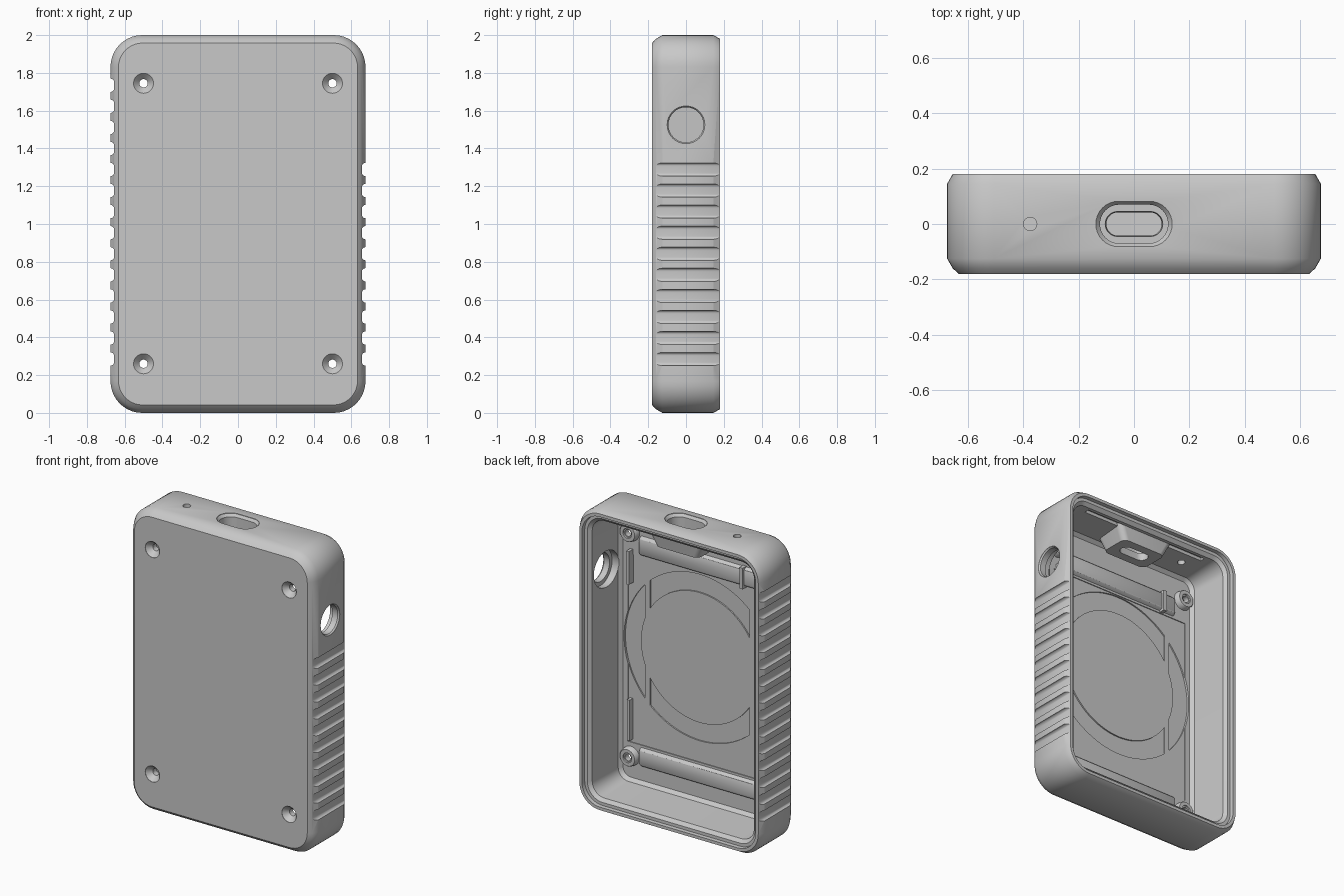
import bpy, bmesh, math

if "Cube" in bpy.data.objects:
    bpy.data.objects.remove(bpy.data.objects["Cube"])

grey = bpy.data.materials.new("grey_plastic")
grey.diffuse_color = (0.58, 0.58, 0.58, 1)
grey.use_nodes = True
grey.node_tree.nodes["Principled BSDF"].inputs["Base Color"].default_value = grey.diffuse_color


def loft(name, rings, closed=False):
    """Skin equal-length point rings; cap the ends or close into a tube."""
    bm = bmesh.new()
    vs = [[bm.verts.new(p) for p in r] for r in rings]
    n = len(vs[0])
    pairs = list(zip(vs, vs[1:])) + ([(vs[-1], vs[0])] if closed else [])
    for a, b in pairs:
        for i in range(n):
            j = (i + 1) % n
            bm.faces.new((a[i], a[j], b[j], b[i]))
    if not closed:
        bm.faces.new(vs[0])
        bm.faces.new(vs[-1])
    bmesh.ops.remove_doubles(bm, verts=bm.verts, dist=1e-5)
    bmesh.ops.recalc_face_normals(bm, faces=bm.faces)
    me = bpy.data.meshes.new(name)
    bm.to_mesh(me)
    bm.free()
    ob = bpy.data.objects.new(name, me)
    me.materials.append(grey)
    bpy.context.collection.objects.link(ob)
    return ob


def ring(axis, pos, hu, hv, r, cu=0, cv=0, n=8):
    """Rounded rectangle at a position along an axis (a circle if r = hu = hv)."""
    pts = []
    for k, (su, sv) in enumerate([(1, 1), (-1, 1), (-1, -1), (1, -1)]):
        for i in range(n + 1):
            a = math.pi / 2 * (k + i / n)
            u = cu + su * (hu - r) + r * math.cos(a)
            v = cv + sv * (hv - r) + r * math.sin(a)
            pts.append({'X': (pos, u, v), 'Y': (u, pos, v), 'Z': (u, v, pos)}[axis])
    return pts


def turned(name, axis, steps, cu, cv, closed=False):
    return loft(name, [ring(axis, p, r, r, r, cu, cv) for p, r in steps], closed)


def box(name, x0, x1, y0, y1, z0, z1):
    return loft(name, [[(x0, y, z0), (x1, y, z0), (x1, y, z1), (x0, y, z1)] for y in (y0, y1)])


def shelf(name, z0, z1):
    """Raised floor strip with sloping long sides."""
    zc, h = (z0 + z1) / 2, (z1 - z0) / 2
    return loft(name, [ring('Y', y, 0.44 - d, h - d, 0.02, 0, zc)
                       for y, d in ((-0.15, 0), (-0.12, 0.012), (-0.115, 0.018))])


def cut(body, cutter):
    cutter.hide_render = True
    m = body.modifiers.new("cut", 'BOOLEAN')
    m.operation = 'DIFFERENCE'
    m.solver = 'EXACT'
    m.object = cutter
    bpy.context.view_layer.objects.active = body
    bpy.ops.object.modifier_apply(modifier=m.name)
    bpy.data.objects.remove(cutter)


# Case shell: outer skin, stepped back rim, inner wall and floor
shell_steps = [(-0.18, 0.042), (-0.16, 0.02), (-0.125, 0.0), (0.145, 0.0), (0.18, 0.02),
               (0.18, 0.04), (0.155, 0.042), (0.155, 0.062), (0.135, 0.083),
               (-0.115, 0.098), (-0.138, 0.118)]
shell = loft("case_shell", [ring('Y', y, 0.675 - d, 1 - d, 0.168 - d * 0.95, 0, 1, 10)
                            for y, d in shell_steps])

# Grip grooves: ten on the right side, fourteen on the left
for side, count in ((1, 10), (-1, 14)):
    for i in range(count):
        z = 0.285 + 0.1115 * i
        cut(shell, loft("groove", [ring('Y', y, 0.0195, 0.035, 0.0194, side * 0.675, z, 5)
                                   for y in (-0.25, 0.25)]))

# Recessed floor panel and the four segments of the ring seat
cut(shell, box("panel_pocket", -0.52, 0.52, -0.144, 0.0, 0.35, 1.595))
R, r, cz = 0.55, 0.43, 1.04
for mid, ho, hi in ((0, math.acos(.40 / R), math.acos(.40 / r)),
                    (math.pi / 2, math.asin(.365 / R), math.asin(.365 / r))):
    for base in (mid, mid + math.pi):
        secs = []
        for i in range(33):
            t = i / 16 - 1
            ao, ai = base + t * ho, base + t * hi
            o = (R * math.cos(ao), cz + R * math.sin(ao))
            q = (r * math.cos(ai), cz + r * math.sin(ai))
            secs.append([(o[0], -0.153, o[1]), (o[0], -0.1, o[1]),
                         (q[0], -0.1, q[1]), (q[0], -0.153, q[1])])
        cut(shell, loft("ring_seat", secs))

# Countersunk screw holes with bosses behind them
for x in (-0.5, 0.5):
    for z in (0.26, 1.745):
        cut(shell, turned("screw_hole", 'Y', [(-0.2, 0.053), (-0.178, 0.053), (-0.145, 0.022),
                                              (0, 0.022)], x, z))
        turned("screw_boss", 'Y', [(-0.145, 0.064), (-0.105, 0.058), (-0.1, 0.054), (-0.1, 0.032),
                                   (-0.108, 0.03), (-0.108, 0.022), (-0.145, 0.022)], x, z, True)

# Round opening in the right side, relieved on the inside
cut(shell, turned("side_hole", 'X', [(0.72, 0.1), (0.674, 0.1), (0.665, 0.093),
                                     (0.625, 0.093), (0.625, 0.12), (0.48, 0.12)], 0, 1.525))

# Connector slot and small hole in the top
cut(shell, loft("slot", [ring('Z', z, hx, hy, hy) for z, hx, hy in
                         ((2.05, .138, .082), (1.997, .138, .082), (1.98, .123, .07),
                          (1.88, .123, .07), (1.88, .104, .045), (1.75, .1, .042))]))
cut(shell, turned("pin_hole", 'Z', [(2.1, 0.024), (1.8, 0.024)], -0.375, 0))
loft("connector_surround", [ring('Z', z, hx, hy, rr) for z, hx, hy, rr in
                            ((1.93, .21, .115, .04), (1.83, .16, .1, .04), (1.83, .1, .042, .042),
                             (1.88, .104, .045, .045), (1.88, .123, .07, .07),
                             (1.93, .123, .07, .07))], True)

# Long clip slot inside the top wall
cut(shell, box("top_clip_slot", -0.46, 0.46, 0.085, 0.115, 1.88, 1.935))

# Raised shelves and ribs on the floor
shelf("lower_shelf", 0.21, 0.34)
shelf("upper_shelf", 1.605, 1.74)
box("upper_board_rib", -0.345, -0.32, -0.15, -0.1, 1.6, 1.74)
box("switch_rib", 0.485, 0.505, -0.145, -0.095, 1.41, 1.63)
box("corner_rib", 0.49, 0.51, -0.15, -0.11, 0.37, 0.64)

# Smooth curved surfaces, keep the edges crisp
bpy.ops.object.select_all(action='DESELECT')
for ob in bpy.context.scene.objects:
    ob.select_set(True)
bpy.context.view_layer.objects.active = shell
bpy.ops.object.shade_smooth_by_angle(angle=math.radians(35))
